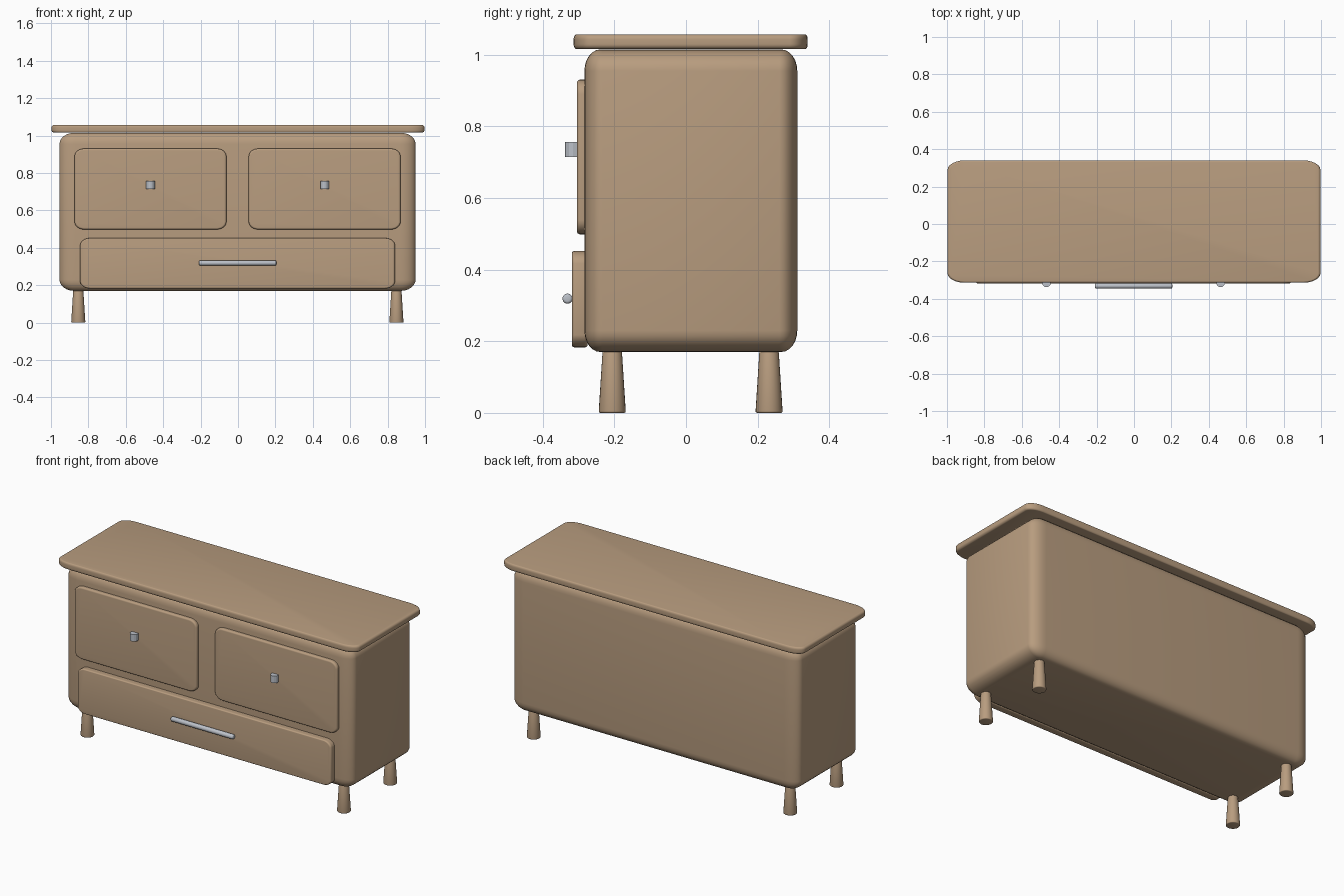
import bpy, bmesh, math
from mathutils import Matrix, Vector

cube = bpy.data.objects.get("Cube")
if cube:
    bpy.data.objects.remove(cube, do_unlink=True)


def material(name, rgb):
    m = bpy.data.materials.new(name)
    m.use_nodes = True
    m.diffuse_color = (*rgb, 1)
    m.node_tree.nodes["Principled BSDF"].inputs["Base Color"].default_value = (*rgb, 1)
    return m


wood = material("light wood", (0.48, 0.335, 0.212))
metal = material("brushed metal", (0.50, 0.53, 0.58))


def finish(name, bm, mat, angle=40):
    bmesh.ops.recalc_face_normals(bm, faces=bm.faces)
    mesh = bpy.data.meshes.new(name)
    bm.to_mesh(mesh)
    bm.free()
    mesh.materials.append(mat)
    ob = bpy.data.objects.new(name, mesh)
    bpy.context.collection.objects.link(ob)
    bpy.ops.object.select_all(action='DESELECT')
    ob.select_set(True)
    bpy.context.view_layer.objects.active = ob
    bpy.ops.object.shade_smooth_by_angle(angle=math.radians(angle))
    return ob


def rounded_slab(name, lo, hi, axis, corner, inset, depth, bow=0.0, steps=6):
    """Rounded box: outline corners of radii `corner`, rim eased by `inset` over `depth`."""
    lo, hi = Vector(lo), Vector(hi)
    mid, half = (lo + hi) / 2, (hi - lo) / 2
    ui, vi, di = (0, 1, 2) if axis == 'z' else (0, 2, 1)
    hu, hv, hd = half[ui], half[vi], half[di]
    quarter = [math.pi / 2 * i / steps for i in range(steps + 1)]
    rim = [(1 - math.sin(a), hd - depth * (1 - math.cos(a))) for a in reversed(quarter)]
    layers = [(k, -d) for k, d in reversed(rim)] + rim
    bm = bmesh.new()
    rings = []
    for k, d in layers:
        pu, pv = hu - k * inset[0], hv - k * inset[1]
        ru = max(corner[0] - k * inset[0], 0.004)
        rv = max(corner[1] - k * inset[1], 0.004)
        ring = []
        for q, (su, sv) in enumerate([(1, 1), (-1, 1), (-1, -1), (1, -1)]):
            for a in quarter:
                t = a + q * math.pi / 2
                u = su * (pu - ru) + ru * math.cos(t)
                v = sv * (pv - rv) + rv * math.sin(t)
                co = mid.copy()
                co[ui] += u * (1 - bow * (v / hv) ** 2)
                co[vi] += v * (1 - bow * (u / hu) ** 2)
                co[di] += d
                ring.append(bm.verts.new(co))
        rings.append(ring)
    n = len(rings[0])
    for a, b in zip(rings, rings[1:]):
        for i in range(n):
            j = (i + 1) % n
            bm.faces.new((a[i], a[j], b[j], b[i]))
    bm.faces.new(rings[0])
    bm.faces.new(rings[-1])
    return finish(name, bm, wood)


def rod(name, centre, r1, r2, length, mat, sides, along='z', ease=0.0, angle=40):
    bm = bmesh.new()
    bmesh.ops.create_cone(bm, cap_ends=True, segments=sides, radius1=r1, radius2=r2, depth=length)
    if ease:
        rims = [e for e in bm.edges if abs(e.verts[0].co.z - e.verts[1].co.z) < 1e-5]
        bmesh.ops.bevel(bm, geom=rims, offset=ease, segments=3, profile=0.5, affect='EDGES')
    turn = Matrix.Rotation(math.pi / 2, 4, 'Y') if along == 'x' else Matrix()
    bm.transform(Matrix.Translation(centre) @ turn)
    return finish(name, bm, mat, angle)


# Cabinet body and overhanging top
rounded_slab("cabinet_body", (-0.958, -0.285, 0.17), (0.953, 0.312, 1.015), 'z',
             (0.085, 0.05), (0.08, 0.045), 0.06, bow=0.005)
rounded_slab("table_top", (-1, -0.315, 1.016), (1, 0.341, 1.057), 'z',
             (0.09, 0.05), (0.014, 0.008), 0.014, bow=0.004)

# Two doors, each with a small knob
for side, x in (("right", -0.468), ("left", 0.463)):
    rounded_slab(side + "_door", (x - 0.408, -0.305, 0.497), (x + 0.408, -0.27, 0.932), 'y',
                 (0.05, 0.04), (0.012, 0.01), 0.01, bow=0.008)
    rod(side + "_knob", (x, -0.315, 0.736), 0.023, 0.023, 0.042, metal, 12, angle=20)

# Wide lower drawer with a bar handle
rounded_slab("drawer", (-0.851, -0.319, 0.181), (0.846, -0.275, 0.454), 'y',
             (0.045, 0.035), (0.012, 0.006), 0.01, bow=0.015)
rod("drawer_handle", (-0.002, -0.331, 0.319), 0.014, 0.014, 0.414, metal, 24, along='x', ease=0.007)

# Four legs, wider at the foot
for side, x in (("right", -0.854), ("left", 0.847)):
    for end, y in (("front", -0.206), ("back", 0.232)):
        rod(f"{end}_{side}_leg", (x, y, 0.0865), 0.038, 0.027, 0.173, wood, 24, ease=0.005)
